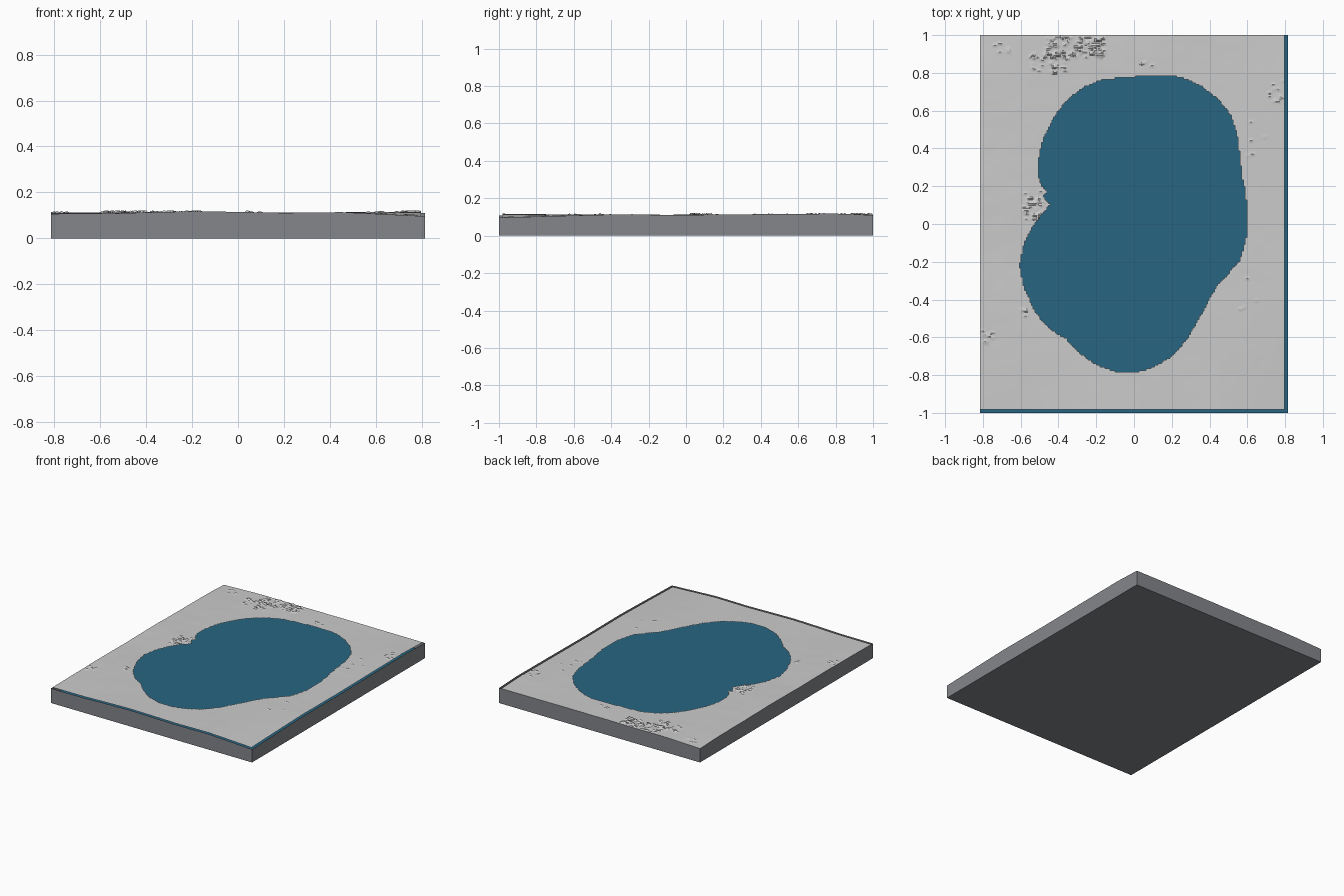
import bpy, bmesh, math, random
from mathutils import Vector, noise

if "Cube" in bpy.data.objects:
    bpy.data.objects.remove(bpy.data.objects["Cube"])

random.seed(4)
HX, HY = 0.814, 1.0
NX, NY = 180, 222
DX, DY = 2 * HX / NX, 2 * HY / NY
WATER_Z = 0.05     # water sheet under the ground sheet, seen through its openings
STRIP = 2          # open cells along the right and front edges

# Shoreline, clockwise from the top
SHORE = [(.20, .785), (.28, .765), (.36, .725), (.44, .665), (.51, .58), (.545, .48),
         (.56, .36), (.57, .25), (.59, .17), (.60, 0), (.59, -.09), (.56, -.19),
         (.50, -.26), (.44, -.32), (.36, -.47), (.28, -.61), (.20, -.70), (.10, -.76),
         (0, -.785), (-.10, -.78), (-.20, -.745), (-.29, -.68), (-.36, -.605),
         (-.44, -.56), (-.52, -.47), (-.58, -.34), (-.605, -.22), (-.58, -.10),
         (-.54, -.02), (-.48, .06), (-.445, .10), (-.48, .15), (-.455, .17),
         (-.50, .22), (-.51, .32), (-.48, .45), (-.42, .57), (-.35, .66),
         (-.27, .72), (-.18, .76), (-.06, .775), (.10, .785)]

# Rim heights along the front and right edges
FRONT = [(-.82, .107), (-.55, .108), (-.4, .113), (-.18, .118), (0, .115),
         (.2, .111), (.45, .114), (.6, .107), (.82, .096)]
RIGHT = [(-1, .096), (-.7, .105), (-.4, .113), (0, .111), (.4, .115), (.8, .118), (1, .110)]


def lerp_profile(pts, t):
    for (a, za), (b, zb) in zip(pts, pts[1:]):
        if t <= b:
            return za + (zb - za) * (t - a) / (b - a)
    return pts[-1][1]


def in_lake(x, y):
    inside = False
    for (ax, ay), (bx, by) in zip(SHORE, SHORE[1:] + SHORE[:1]):
        if (ay > y) != (by > y) and x < ax + (y - ay) * (bx - ax) / (by - ay):
            inside = not inside
    return inside


def ground(x, y):
    wf, wr = math.exp(-(y + HY) / .25), math.exp(-(HX - x) / .25)
    z = .1125 + (lerp_profile(FRONT, x) - .1125) * wf + (lerp_profile(RIGHT, y) - .1125) * wr
    z += .0165 * wf * wr
    z -= .010 * math.exp(-math.hypot(x + HX, y - HY) / .3)   # low back left corner
    fade = (1 - wf) * (1 - wr)
    return z + fade * (.003 * noise.noise(Vector((3 * x, 3 * y, 1)))
                       + .001 * noise.noise(Vector((11 * x, 11 * y, 5))))


all_cells = {(i, j) for i in range(NX) for j in range(NY)}
open_cells = {(i, j) for i, j in all_cells if i >= NX - STRIP or j < STRIP
              or in_lake(-HX + (i + .5) * DX, -HY + (j + .5) * DY)}

# Height of every grid point
height = {(i, j): ground(-HX + i * DX, -HY + j * DY)
          for i in range(NX + 1) for j in range(NY + 1)}

# Clusters of small buildings and trees: x, y, spread x, spread y, count
for cx, cy, sx, sy, n in [(-.32, .94, .16, .06, 130), (-.45, .85, .10, .05, 40),
                          (-.54, .10, .05, .08, 45), (-.70, .94, .04, .03, 6),
                          (.75, .70, .04, .06, 12), (-.78, -.60, .03, .06, 10),
                          (-.57, -.48, .03, .03, 5), (.66, .45, .08, .1, 5),
                          (.05, .84, .04, .02, 4), (.6, -.38, .1, .1, 4)]:
    for _ in range(n):
        i = round((cx + random.uniform(-sx, sx) + HX) / DX)
        j = round((cy + random.uniform(-sy, sy) + HY) / DY)
        if STRIP < j < NY and 0 < i < NX - STRIP:
            h = random.uniform(.003, .006)
            for p in ((i, j), (i + 1, j)):
                height[p] = min(height[p] + h, .122)


def finish(name, bm, color, smooth=False):
    me = bpy.data.meshes.new(name)
    bm.to_mesh(me)
    bm.free()
    ob = bpy.data.objects.new(name, me)
    bpy.context.collection.objects.link(ob)
    mat = bpy.data.materials.new(name + "_color")
    mat.diffuse_color = (*color, 1)
    mat.use_nodes = True
    mat.node_tree.nodes["Principled BSDF"].inputs["Base Color"].default_value = mat.diffuse_color
    me.materials.append(mat)
    if smooth:
        bpy.ops.object.select_all(action='DESELECT')
        ob.select_set(True)
        bpy.context.view_layer.objects.active = ob
        bpy.ops.object.shade_smooth_by_angle(angle=math.radians(25))


# Ground sheet, open over the lake and along two edges
bm, verts = bmesh.new(), {}
for i, j in sorted(all_cells - open_cells):
    loop = [(i, j), (i + 1, j), (i + 1, j + 1), (i, j + 1)]
    for p in loop:
        if p not in verts:
            verts[p] = bm.verts.new((-HX + p[0] * DX, -HY + p[1] * DY, height[p]))
    bm.faces.new([verts[p] for p in loop])
finish("terrain", bm, (.62, .62, .63), smooth=True)

# Water sheet
bm = bmesh.new()
bm.faces.new([bm.verts.new((sx * HX, sy * HY, WATER_Z))
              for sx, sy in ((-1, -1), (1, -1), (1, 1), (-1, 1))])
finish("water", bm, (.02, .13, .22))

# Base: side walls up to the rim, plus the floor
bm = bmesh.new()
rim = ([(i, 0) for i in range(NX)] + [(NX, j) for j in range(NY)]
       + [(i, NY) for i in range(NX, 0, -1)] + [(0, j) for j in range(NY, 0, -1)])
low = [bm.verts.new((-HX + i * DX, -HY + j * DY, 0)) for i, j in rim]
top = [bm.verts.new((-HX + i * DX, -HY + j * DY, height[i, j])) for i, j in rim]
for k in range(len(rim)):
    m = (k + 1) % len(rim)
    bm.faces.new((low[k], low[m], top[m], top[k]))
bm.faces.new(low[::-1])
finish("base", bm, (.23, .24, .26))
